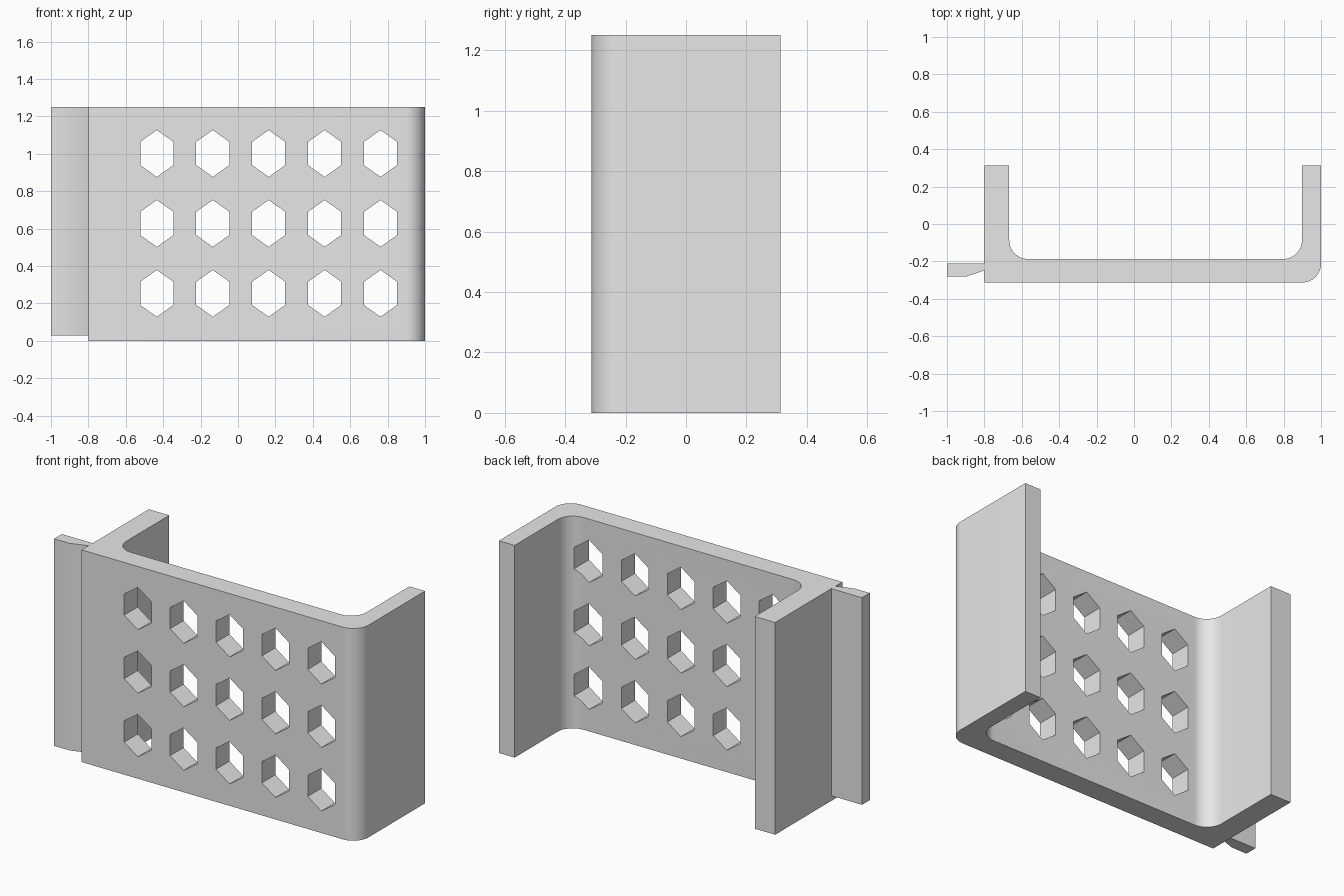
import bpy, bmesh, math
from mathutils import Vector

cube = bpy.data.objects.get("Cube")
if cube:
    bpy.data.objects.remove(cube, do_unlink=True)

GREY = (0.8, 0.8, 0.8, 1)
mat = bpy.data.materials.new("plain grey")
mat.use_nodes = True
mat.diffuse_color = GREY
mat.node_tree.nodes["Principled BSDF"].inputs["Base Color"].default_value = GREY

HEIGHT = 1.25
BACK, FRONT, INNER = 0.3125, -0.3125, -0.187


def arc(cx, cy, r, start, end, steps=14):
    """Points of a fillet, angles in degrees."""
    angles = [math.radians(start + (end - start) * i / steps) for i in range(steps + 1)]
    return [(cx + r * math.cos(a), cy + r * math.sin(a)) for a in angles]


def add_prism(bm, points, offset):
    """Extrude a closed outline along an offset."""
    face = bm.faces.new([bm.verts.new(p) for p in points])
    new = bmesh.ops.extrude_face_region(bm, geom=[face])["geom"]
    bmesh.ops.translate(bm, vec=offset,
                        verts=[v for v in new if isinstance(v, bmesh.types.BMVert)])


def make_object(name, bm):
    bmesh.ops.recalc_face_normals(bm, faces=bm.faces)
    mesh = bpy.data.meshes.new(name)
    bm.to_mesh(mesh)
    bm.free()
    mesh.materials.append(mat)
    ob = bpy.data.objects.new(name, mesh)
    bpy.context.collection.objects.link(ob)
    return ob


def extruded(name, outline, z0, z1):
    bm = bmesh.new()
    add_prism(bm, [(x, y, z0) for x, y in outline], Vector((0, 0, z1 - z0)))
    return make_object(name, bm)


def activate(ob):
    bpy.ops.object.select_all(action="DESELECT")
    ob.select_set(True)
    bpy.context.view_layer.objects.active = ob


# U-shaped channel: square left corner, rounded right corner, filleted inside
R = 0.1
outline = [(-0.8, BACK), (-0.8, FRONT)]
outline += arc(1 - R, FRONT + R, R, -90, 0)
outline += [(1, BACK), (0.898, BACK)]
outline += arc(0.898 - R, INNER + R, R, 0, -90)
outline += arc(-0.667 + R, INNER + R, R, 270, 180)
outline += [(-0.667, BACK)]
channel = extruded("channel_bracket", outline, 0, HEIGHT)

# Grid of tall hexagonal holes through the web
bm = bmesh.new()
for col in range(5):
    for row in range(3):
        cx, cz = -0.434 + 0.299 * col, 0.254 + 0.374 * row
        hexagon = [(cx + 0.0885 * math.sin(a) / math.sin(math.pi / 3), -0.5,
                    cz + 0.125 * math.cos(a))
                   for a in (math.pi / 3 * i for i in range(6))]
        add_prism(bm, hexagon, Vector((0, 0.6, 0)))
cutter = make_object("hole_cutter", bm)
cutter.hide_render = True
activate(channel)
cut = channel.modifiers.new("holes", "BOOLEAN")
cut.operation, cut.solver, cut.object = "DIFFERENCE", "EXACT", cutter
bpy.ops.object.modifier_apply(modifier=cut.name)
bpy.data.objects.remove(cutter, do_unlink=True)

# Thin side lip with a tapered root
lip = extruded("side_lip", [(-1, -0.21), (-1, -0.282), (-0.9, -0.282),
                            (-0.8, -0.248), (-0.8, -0.21)], 0.03, HEIGHT)

for ob in (channel, lip):
    activate(ob)
    bpy.ops.object.shade_smooth_by_angle(angle=math.radians(30))
